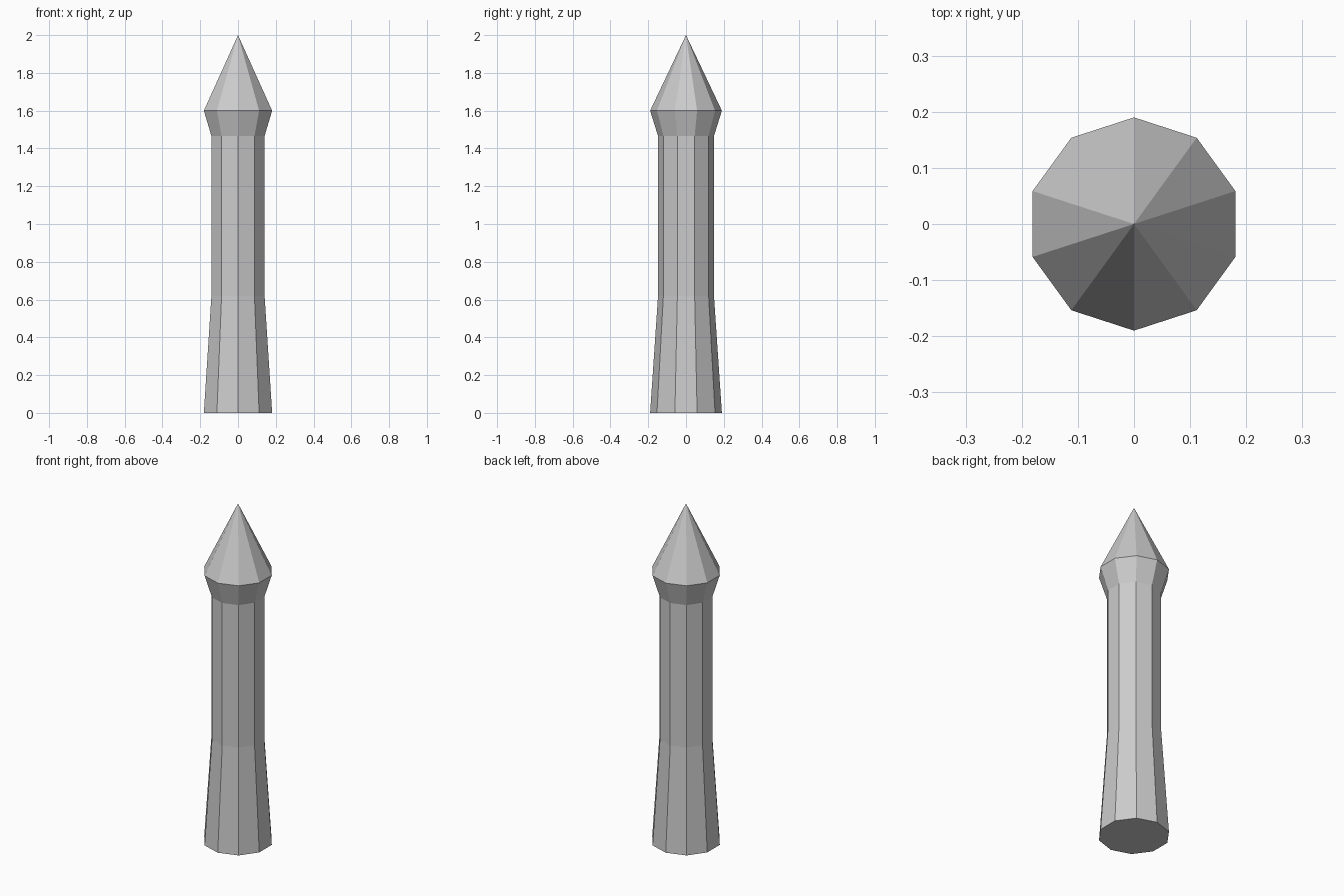
import bpy, bmesh, math

if "Cube" in bpy.data.objects:
    bpy.data.objects.remove(bpy.data.objects["Cube"])

SIDES = 10
# post outline from the ground up: (radius, height)
PROFILE = [(0.19, 0.0), (0.148, 0.62), (0.148, 1.466), (0.19, 1.6)]
TIP_Z = 2.0

bm = bmesh.new()


def ring(r, z):
    angles = [math.pi / 2 + 2 * math.pi * i / SIDES for i in range(SIDES)]
    return [bm.verts.new((r * math.cos(a), r * math.sin(a), z)) for a in angles]


rings = [ring(r, z) for r, z in PROFILE]

# flat base
bm.faces.new(rings[0][::-1])

# flared foot, straight shaft and collar
for low, high in zip(rings, rings[1:]):
    for i in range(SIDES):
        j = (i + 1) % SIDES
        bm.faces.new((low[i], low[j], high[j], high[i]))

# pointed tip
tip = bm.verts.new((0, 0, TIP_Z))
for i in range(SIDES):
    bm.faces.new((rings[-1][i], rings[-1][(i + 1) % SIDES], tip))

mesh = bpy.data.meshes.new("pointed_post")
bm.to_mesh(mesh)
bm.free()
post = bpy.data.objects.new("pointed_post", mesh)
bpy.context.collection.objects.link(post)
